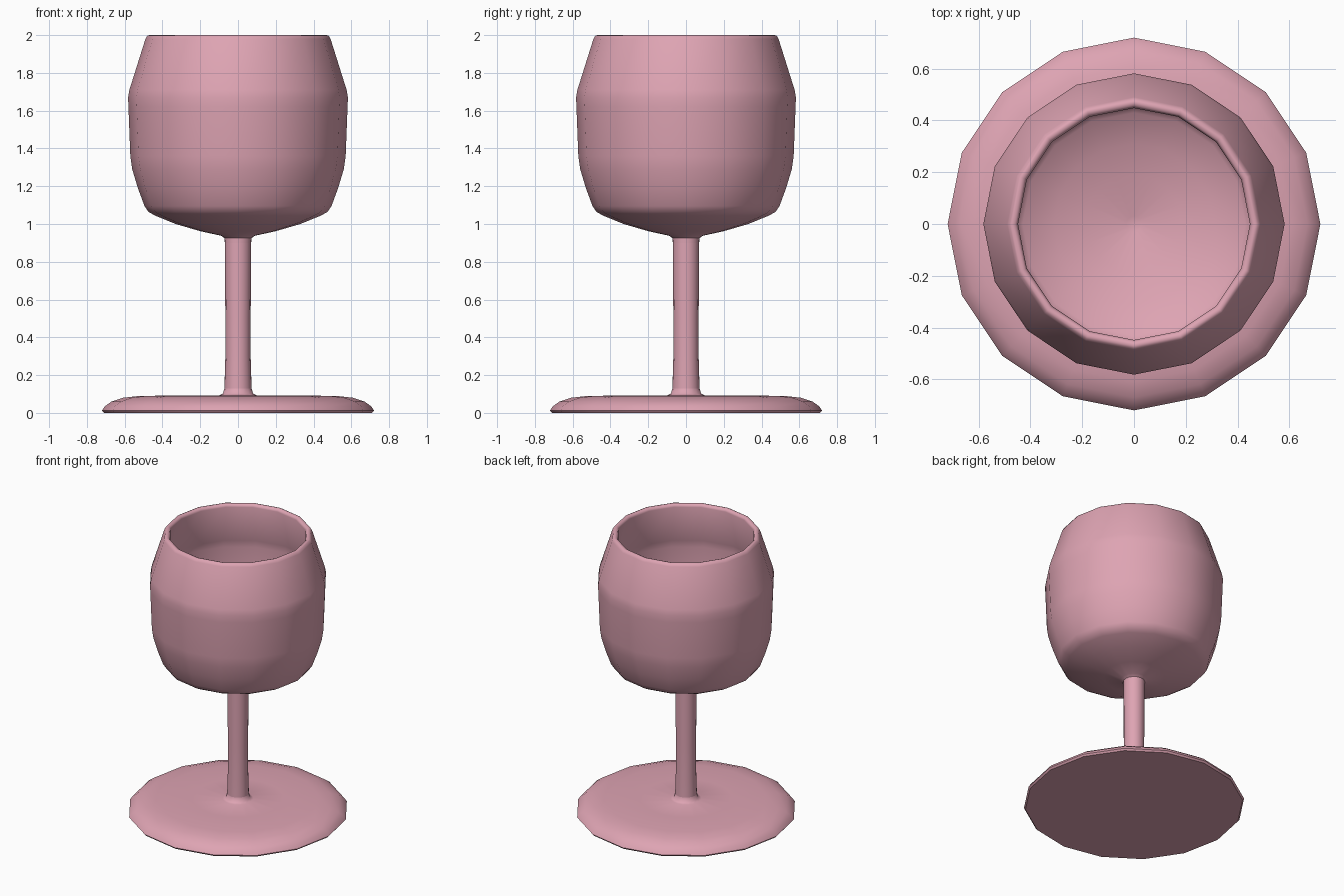
import bpy, bmesh, math

if "Cube" in bpy.data.objects:
    bpy.data.objects.remove(bpy.data.objects["Cube"])

SIDES = 16
pink = bpy.data.materials.new("dusty_pink")
pink.diffuse_color = (0.73, 0.37, 0.45, 1)
pink.use_nodes = True
pink.node_tree.nodes["Principled BSDF"].inputs["Base Color"].default_value = pink.diffuse_color


def lathe(name, profile):
    """Spin a (radius, height) profile round z; radius 0 makes a pole."""
    bm = bmesh.new()
    rings = []
    for r, z in profile:
        if r == 0:
            rings.append([bm.verts.new((0, 0, z))] * SIDES)
        else:
            rings.append([bm.verts.new((r * math.cos(a), r * math.sin(a), z))
                          for a in (2 * math.pi * i / SIDES for i in range(SIDES))])
    for low, high in zip(rings, rings[1:]):
        for i in range(SIDES):
            j = (i + 1) % SIDES
            corners = [low[i], low[j], high[j], high[i]]
            bm.faces.new(list(dict.fromkeys(corners)))
    mesh = bpy.data.meshes.new(name)
    bm.to_mesh(mesh)
    bm.free()
    mesh.materials.append(pink)
    obj = bpy.data.objects.new(name, mesh)
    bpy.context.collection.objects.link(obj)
    bpy.ops.object.select_all(action='DESELECT')
    obj.select_set(True)
    bpy.context.view_layer.objects.active = obj
    bpy.ops.object.shade_smooth_by_angle(angle=math.radians(50))
    return obj


# Foot: flat underside, rounded edge, small fillet up to the stem
lathe("foot", [(0, 0), (0.35, 0), (0.71, 0), (0.72, 0.012), (0.705, 0.035),
               (0.67, 0.06), (0.61, 0.08), (0.52, 0.09), (0.3, 0.092),
               (0.1, 0.093), (0.08, 0.102), (0.072, 0.13)])

# Stem: slim, barely waisted
lathe("stem", [(0.072, 0.13), (0.067, 0.3), (0.067, 0.5), (0.07, 0.9)])

# Bowl: outside wall, rounded lip, then the inside wall down to the floor
lathe("bowl", [(0.07, 0.9), (0.071, 0.925), (0.09, 0.938), (0.2, 0.962),
               (0.33, 1.0), (0.44, 1.045), (0.475, 1.065), (0.495, 1.095),
               (0.53, 1.19), (0.56, 1.29), (0.57, 1.36), (0.58, 1.62),
               (0.582, 1.67), (0.575, 1.71), (0.49, 1.98), (0.48, 1.997),
               (0.47, 2.0), (0.457, 1.997), (0.448, 1.98),
               (0.535, 1.70), (0.542, 1.65), (0.53, 1.36), (0.52, 1.29),
               (0.455, 1.105), (0.43, 1.085), (0.31, 1.035), (0.19, 1.0),
               (0.03, 0.97), (0, 0.965)])
